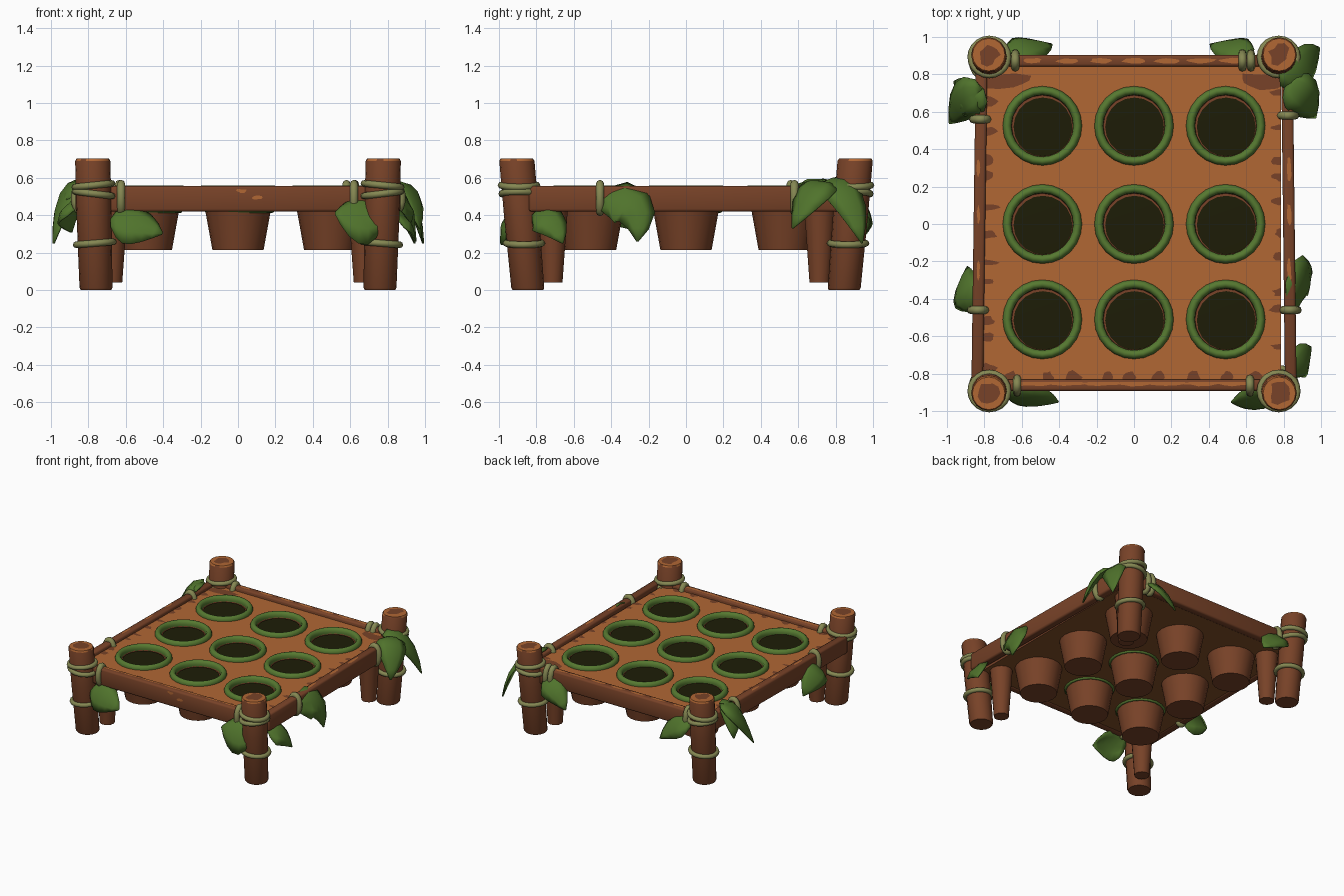
import bpy, bmesh, math, random
from mathutils import Vector, Matrix

random.seed(4)
if "Cube" in bpy.data.objects:
    bpy.data.objects.remove(bpy.data.objects["Cube"])


def material(name, rgb):
    m = bpy.data.materials.new(name)
    m.use_nodes = True
    m.diffuse_color = (*rgb, 1)
    m.node_tree.nodes["Principled BSDF"].inputs["Base Color"].default_value = (*rgb, 1)
    return m


BARK = material("bark brown", (0.188, 0.055, 0.021))
WOOD = material("cut wood orange", (0.44, 0.135, 0.034))
UNDER = material("shaded wood", (0.23, 0.083, 0.022))
GREEN = material("leaf green", (0.08, 0.172, 0.025))
MOSS = material("moss green", (0.092, 0.19, 0.03))
ROPE = material("olive rope", (0.235, 0.245, 0.085))
SOIL = material("dark soil", (0.0125, 0.012, 0.002))


def finish(bm, name, *mats, smooth=True):
    mesh = bpy.data.meshes.new(name)
    bm.to_mesh(mesh)
    bm.free()
    for m in mats:
        mesh.materials.append(m)
    obj = bpy.data.objects.new(name, mesh)
    bpy.context.collection.objects.link(obj)
    bpy.ops.object.select_all(action='DESELECT')
    obj.select_set(True)
    bpy.context.view_layer.objects.active = obj
    if smooth:
        bpy.ops.object.shade_smooth_by_angle(angle=math.radians(46))
    return obj


def add_lathe(bm, profile, loc, segs, lean=(0, 0), top=1):
    # Spin an (r, z) profile; lean shifts it sideways below the given top
    rings = []
    for r, z in profile:
        c = Vector((loc[0], loc[1], z)) + Vector((*lean, 0)) * (top - z) / top
        if r == 0:
            rings.append([bm.verts.new(c)] * segs)
            continue
        rings.append([bm.verts.new(c + Vector((r * math.cos(a), r * math.sin(a), 0)))
                      for a in (math.tau * i / segs for i in range(segs))])
    for lo, hi in zip(rings, rings[1:]):
        for i in range(segs):
            j = (i + 1) % segs
            bm.faces.new(list(dict.fromkeys([lo[i], lo[j], hi[j], hi[i]])))


def add_torus(bm, mat, a, b, minor, segs=20, sides=8):
    # Oval ring with half-axes a, b in the local plane of mat
    rings = []
    for i in range(segs):
        t = math.tau * i / segs
        out = Vector((math.cos(t), math.sin(t), 0))
        c = Vector((a * out.x, b * out.y, 0))
        rings.append([bm.verts.new(mat @ (c + minor * (math.cos(p) * out + math.sin(p) * Vector((0, 0, 1)))))
                      for p in (math.tau * k / sides for k in range(sides))])
    for i in range(segs):
        n = rings[(i + 1) % segs]
        for k in range(sides):
            q = (k + 1) % sides
            bm.faces.new((rings[i][k], n[k], n[q], rings[i][q]))


def add_blot(bm, place, u, v, ru, rv, lim=(-1, 1, -1, 1), count=11):
    # Thin irregular paint patch; place maps (u, v) onto a surface
    pts = []
    for i in range(count):
        a, k = math.tau * i / count, random.uniform(0.7, 1.15)
        p, q = u + ru * k * math.cos(a), v + rv * k * math.sin(a)
        pts.append(bm.verts.new(place(max(lim[0], min(lim[1], p)), max(lim[2], min(lim[3], q)))))
    bm.faces.new(pts)


# Panel with nine round holes
X0, X1, Y0, Y1, LOW, TOP = -0.812, 0.787, -0.845, 0.855, 0.424, 0.528
holes = [(x, y) for x in (-0.49, 0, 0.49) for y in (-0.51, 0, 0.525)]
bm = bmesh.new()
bmesh.ops.create_cube(bm, size=1, matrix=Matrix.Translation(((X0 + X1) / 2, (Y0 + Y1) / 2, (LOW + TOP) / 2))
                      @ Matrix.Diagonal((X1 - X0, Y1 - Y0, TOP - LOW, 1)))
panel = finish(bm, "tray_panel", BARK, WOOD, UNDER, smooth=False)
bm = bmesh.new()
for x, y in holes:
    bmesh.ops.create_cone(bm, cap_ends=True, segments=20, radius1=0.172, radius2=0.172, depth=0.4,
                          matrix=Matrix.Translation((x, y, TOP)))
cutter = finish(bm, "hole_cutter", BARK, smooth=False)
cutter.hide_render = True
cut = panel.modifiers.new("holes", 'BOOLEAN')
cut.operation, cut.object, cut.solver = 'DIFFERENCE', cutter, 'EXACT'
bpy.context.view_layer.objects.active = panel
bpy.ops.object.modifier_apply(modifier="holes")
bpy.data.objects.remove(cutter)
for p in panel.data.polygons:
    p.material_index = 1 if p.normal.z > 0.5 else 2 if p.normal.z < -0.5 else 0

# Pots, rims and soil
RIM = [(0.21, 0.52), (0.212, 0.533), (0.208, 0.547), (0.199, 0.557), (0.189, 0.56), (0.178, 0.557),
       (0.169, 0.547), (0.165, 0.53), (0.167, 0.51)]
pots, rims, soil = bmesh.new(), bmesh.new(), bmesh.new()
for x, y in holes:
    add_lathe(pots, [(0, 0.215), (0.137, 0.215), (0.195, 0.535), (0.176, 0.535), (0.164, 0.513), (0, 0.513)],
              (x, y), 20)
    add_lathe(rims, RIM, (x, y), 24)
    add_lathe(soil, [(0.157, 0.519), (0, 0.521)], (x + 0.003, y - 0.006), 20)
# Moss collars under three of the pots
for x, y in ((0, 0), (0, -0.51), (-0.49, -0.51)):
    add_torus(rims, Matrix.Translation((x + 0.008, y + 0.008, LOW)), 0.174, 0.174, 0.012)
finish(pots, "pots", BARK)
finish(rims, "pot_rims", MOSS)
finish(soil, "pot_soil", SOIL)

# Corner posts, inner legs and post ropes
for sy, fb in ((-1, "front"), (1, "back")):
    for sx, lr in ((-1, "right"), (1, "left")):
        c, lean = (sx * 0.777, sy * 0.905), (-sx * 0.018, -sy * 0.06)
        bm = bmesh.new()
        add_lathe(bm, [(0, 0), (0.082, 0), (0.088, 0.012), (0.094, 0.4), (0.094, 0.69), (0.087, 0.702),
                       (0, 0.702)], c, 16, lean, 0.7)
        bmesh.ops.recalc_face_normals(bm, faces=bm.faces)
        for f in bm.faces:
            chipped = f.normal.z > 0.3 and random.random() < 0.5
            f.material_index = int(f.normal.z > 0.9 or chipped)
        finish(bm, f"{fb}_{lr}_post", BARK, WOOD)
        bm = bmesh.new()
        add_blot(bm, lambda u, v: Vector((u, v, 0.706)), *c, 0.056, 0.06)
        finish(bm, f"{fb}_{lr}_post_heartwood", BARK)
        bm = bmesh.new()
        add_lathe(bm, [(0, 0.04), (0.056, 0.04), (0.09, 0.5), (0, 0.5)],
                  (sx * 0.675, sy * 0.715), 14)
        finish(bm, f"{fb}_{lr}_inner_leg", BARK)
        bm = bmesh.new()
        for z, tilt in ((0.56, 0.1), (0.515, -0.12), (0.25, 0.08)):
            k = (0.7 - z) / 0.7
            m = Matrix.Translation((c[0] + lean[0] * k, c[1] + lean[1] * k, z))
            add_torus(bm, m @ Matrix.Rotation(tilt * sx, 4, 'Y'), 0.1, 0.096, 0.018)
        finish(bm, f"{fb}_{lr}_post_ropes", ROPE)

# Edge rails
rails = {"front_rail": ((-0.76, -0.862), (0.76, -0.862)), "back_rail": ((-0.76, 0.872), (0.76, 0.872)),
         "right_rail": ((-0.838, -0.84), (-0.815, 0.86)), "left_rail": ((0.838, -0.84), (0.818, 0.86))}
for name, (a, b) in rails.items():
    a, b = Vector((*a, 0.488)), Vector((*b, 0.488))
    d = b - a
    bm = bmesh.new()
    bmesh.ops.create_cube(bm, size=1, matrix=Matrix.Translation((a + b) / 2)
                          @ Matrix.Rotation(math.atan2(d.y, d.x), 4, 'Z')
                          @ Matrix.Diagonal((d.length, 0.062, 0.138, 1)))
    bmesh.ops.bevel(bm, geom=bm.edges[:], offset=0.014, segments=2, affect='EDGES', profile=0.5)
    finish(bm, name, BARK)

# Rope loops around the rails
bm = bmesh.new()
turn = Matrix.Rotation(math.pi / 2, 4, 'X')
side = Matrix.Rotation(math.pi / 2, 4, 'Z')
for x, y in ((-0.832, -0.46), (-0.82, 0.56), (0.835, -0.46), (0.822, 0.58)):
    add_torus(bm, Matrix.Translation((x, y, 0.492)) @ turn, 0.04, 0.075, 0.022)
for x, y in ((-0.625, -0.862), (0.62, -0.862), (-0.635, 0.872), (0.58, 0.872), (0.625, 0.872)):
    add_torus(bm, Matrix.Translation((x, y, 0.492)) @ side @ turn, 0.04, 0.075, 0.022)
finish(bm, "rail_ropes", ROPE)

# Weathered patches on the panel edges
bm = bmesh.new()
lim = (X0, X1, Y0, Y1)
flat = lambda u, v: Vector((u, v, TOP + 0.003))
for s in (-1, 1):
    for i in range(11):
        y = -0.78 + 0.145 * i + random.uniform(-0.04, 0.04)
        add_blot(bm, flat, s * 0.785, y, random.uniform(0.03, 0.07), random.uniform(0.015, 0.03), lim)
    add_blot(bm, flat, s * 0.7, 0.765, 0.16, 0.045, lim)
for i in range(9):
    x = -0.66 + 0.165 * i + random.uniform(-0.04, 0.04)
    add_blot(bm, flat, x, Y0 + 0.025, random.uniform(0.03, 0.06), 0.035, lim)
finish(bm, "panel_patches", BARK, smooth=False)

# Worn wood on the rails
bm = bmesh.new()
top = lambda u, v: Vector((u, v, 0.5585))
for i in range(7):
    x = -0.54 + 0.18 * i
    add_blot(bm, top, x, -0.85, 0.11, 0.018, (-0.7, 0.7, -0.88, -0.845))
    add_blot(bm, top, x, 0.872, 0.05 + 0.007 * i, 0.016, (-0.7, 0.7, 0.857, 0.889))
for y in (-0.25, 0.05, 0.3):
    add_blot(bm, top, 0.83, y, 0.012, 0.07)
    add_blot(bm, top, -0.832, y, 0.009, 0.05)
for x, z, r in ((0.02, 0.53, 0.03), (0.1, 0.495, 0.03)):
    add_blot(bm, lambda u, v: Vector((u, -0.8945, v)), x, z, r, 0.012)
finish(bm, "rail_worn_patches", WOOD, smooth=False)


# Leaves: base, curve control, tip, facing, width
def leaf(name, base, mid, tip, facing, width):
    base, mid, tip, n = Vector(base), Vector(mid), Vector(tip), Vector(facing).normalized()
    bm, rows = bmesh.new(), []
    for t, w in ((0, 0.2), (0.12, 0.7), (0.3, 1), (0.5, 1), (0.7, 0.78), (0.87, 0.42), (1, 0.03)):
        c = base * (1 - t) ** 2 + mid * 2 * t * (1 - t) + tip * t * t
        tan = ((mid - base) * (1 - t) + (tip - mid) * t).normalized()
        s = tan.cross(n).normalized() * width * w / 2
        drop = n * width * w * 0.16
        rows.append([bm.verts.new(p) for p in (c - s - drop, c - s * 0.5 - drop * 0.15, c - drop * 0.2,
                                               c + s * 0.5 - drop * 0.15, c + s - drop)])
    for r0, r1 in zip(rows, rows[1:]):
        for i in range(4):
            bm.faces.new((r0[i], r0[i + 1], r1[i + 1], r1[i]))
    bmesh.ops.recalc_face_normals(bm, faces=bm.faces)
    obj = finish(bm, name, GREEN)
    thick = obj.modifiers.new("thickness", 'SOLIDIFY')
    thick.thickness, thick.offset = 0.01, 0


leaves = [
    ((-0.69, 0.92, 0.46), (-0.57, 0.97, 0.5), (-0.44, 0.96, 0.3), (0, 0.7, 0.7), 0.2),
    ((-0.82, 0.7, 0.58), (-0.95, 0.69, 0.64), (-0.985, 0.54, 0.25), (-0.7, -0.25, 0.65), 0.21),
    ((-0.82, 0.6, 0.55), (-0.92, 0.68, 0.62), (-0.96, 0.76, 0.36), (-0.7, 0, 0.7), 0.2),
    ((-0.86, -0.46, 0.45), (-0.96, -0.38, 0.52), (-0.89, -0.23, 0.31), (-0.7, 0, 0.7), 0.22),
    ((0.86, -0.47, 0.46), (0.94, -0.22, 0.56), (0.95, -0.26, 0.26), (0.9, 0, 0.45), 0.25),
    ((-0.68, -0.92, 0.36), (-0.56, -0.96, 0.39), (-0.405, -0.95, 0.3), (0, -0.85, 0.5), 0.23),
    ((0.77, -0.93, 0.38), (0.66, -0.97, 0.41), (0.52, -0.95, 0.41), (0, -0.85, 0.5), 0.3),
    ((0.85, -0.82, 0.39), (0.92, -0.73, 0.44), (0.945, -0.66, 0.25), (0.8, 0, 0.6), 0.19),
    ((0.8, 0.73, 0.57), (0.95, 0.87, 0.64), (0.99, 0.94, 0.25), (0.65, 0.1, 0.7), 0.2),
    ((0.82, 0.75, 0.57), (0.96, 0.68, 0.63), (0.97, 0.57, 0.33), (0.65, -0.3, 0.7), 0.22),
    ((0.64, 0.92, 0.46), (0.53, 0.97, 0.5), (0.41, 0.96, 0.3), (0, 0.7, 0.7), 0.19),
]
for i, spec in enumerate(leaves):
    leaf(f"leaf_{i + 1}", *spec)
